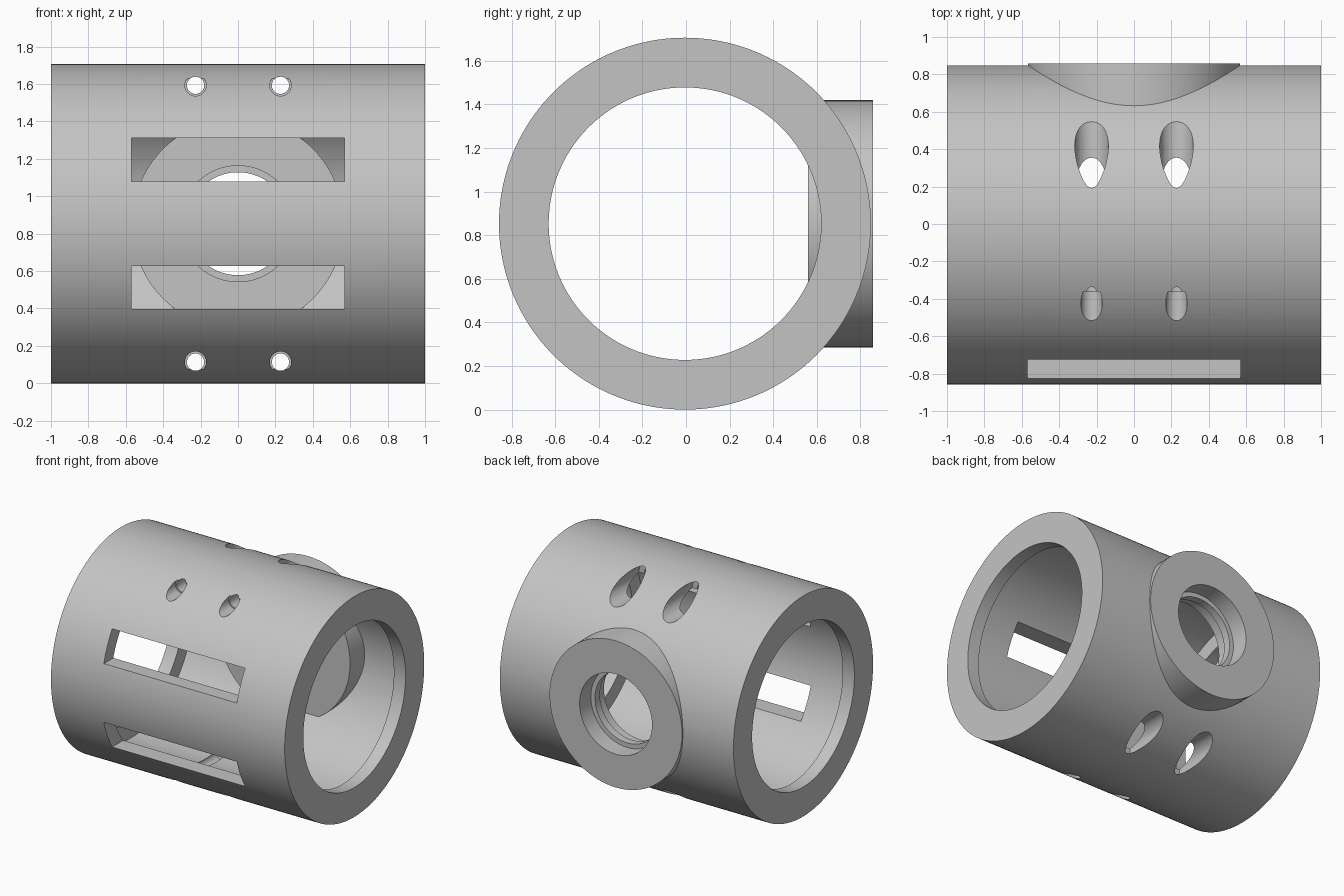
import bpy, bmesh, math
from mathutils import Matrix, Vector

cube = bpy.data.objects.get("Cube")
if cube:
    bpy.data.objects.remove(cube, do_unlink=True)

R = 0.853                            # tube radius, also height of its axis
CENTRE = Vector((0, -0.005, R))

metal = bpy.data.materials.new("plain grey metal")
metal.use_nodes = True
GREY = (0.55, 0.55, 0.55, 1)
metal.diffuse_color = GREY
metal.node_tree.nodes["Principled BSDF"].inputs["Base Color"].default_value = GREY


def finish(name, bm):
    bmesh.ops.remove_doubles(bm, verts=bm.verts, dist=1e-5)
    bmesh.ops.recalc_face_normals(bm, faces=bm.faces)
    mesh = bpy.data.meshes.new(name)
    bm.to_mesh(mesh)
    bm.free()
    mesh.materials.append(metal)
    obj = bpy.data.objects.new(name, mesh)
    bpy.context.collection.objects.link(obj)
    return obj


def lathe(name, profile, axis, origin, steps=96):
    """Spin a closed (radius, distance) profile around the X or Y axis."""
    bm = bmesh.new()
    if axis == "X":
        verts = [bm.verts.new((t, 0, r)) for r, t in profile]
        direction = (1, 0, 0)
    else:
        verts = [bm.verts.new((0, t, r)) for r, t in profile]
        direction = (0, 1, 0)
    edges = [bm.edges.new((a, b)) for a, b in zip(verts, verts[1:] + verts[:1])
             if not (abs(a.co.z) < 1e-6 and abs(b.co.z) < 1e-6)]
    bmesh.ops.spin(bm, geom=verts + edges, cent=(0, 0, 0), axis=direction,
                   angle=math.tau, steps=steps, use_duplicate=False)
    bmesh.ops.translate(bm, verts=bm.verts, vec=origin)
    return finish(name, bm)


def box(name, size, centre):
    bm = bmesh.new()
    bmesh.ops.create_cube(bm, size=1, matrix=Matrix.Translation(centre)
                          @ Matrix.Diagonal((*size, 1)))
    return finish(name, bm)


def combine(target, tool, operation):
    mod = target.modifiers.new(tool.name, "BOOLEAN")
    mod.operation = operation
    mod.solver = "EXACT"
    mod.object = tool
    bpy.context.view_layer.objects.active = target
    bpy.ops.object.modifier_apply(modifier=mod.name)
    bpy.data.objects.remove(tool, do_unlink=True)


# Tube with a narrower lip at both open ends
BORE, CHAMBER, LIP = 0.625, 0.743, 0.9
housing = lathe("tube_housing",
                [(R, -1), (R, 1), (BORE, 1), (BORE, LIP), (CHAMBER, LIP),
                 (CHAMBER, -LIP), (BORE, -LIP), (BORE, -1)],
                "X", CENTRE, steps=160)

# Round boss through the back wall
port_centre = Vector((0, 0, R))
boss = lathe("back_boss", [(0, 0.56), (0.567, 0.56), (0.567, 0.858), (0, 0.858)],
             "Y", port_centre)
combine(housing, boss, "UNION")

# Port through the boss, with a retaining lip
port = lathe("port_cutter",
             [(0, 0.4), (0.31, 0.4), (0.31, 0.66), (0.275, 0.66),
              (0.275, 0.72), (0.31, 0.72), (0.31, 1), (0, 1)],
             "Y", port_centre)
combine(housing, port, "DIFFERENCE")

for side in (-1, 1):
    # Long slots in the front wall
    slot = box("slot_cutter", (1.138, 0.8, 0.23), (0, -0.75, R + side * 0.342))
    combine(housing, slot, "DIFFERENCE")
    # Stepped bolt holes, wide at the back
    for x in (-0.227, 0.227):
        hole = lathe("bolt_hole_cutter",
                     [(0, -1), (0.057, -1), (0.057, -0.36), (0.046, -0.36),
                      (0.046, 0.12), (0.09, 0.12), (0.09, 1), (0, 1)],
                     "Y", Vector((x, 0, R + side * 0.74)), steps=40)
        combine(housing, hole, "DIFFERENCE")

# Smooth round walls, crisp edges
bpy.ops.object.select_all(action="DESELECT")
housing.select_set(True)
bpy.context.view_layer.objects.active = housing
bpy.ops.object.shade_smooth_by_angle(angle=math.radians(30))
